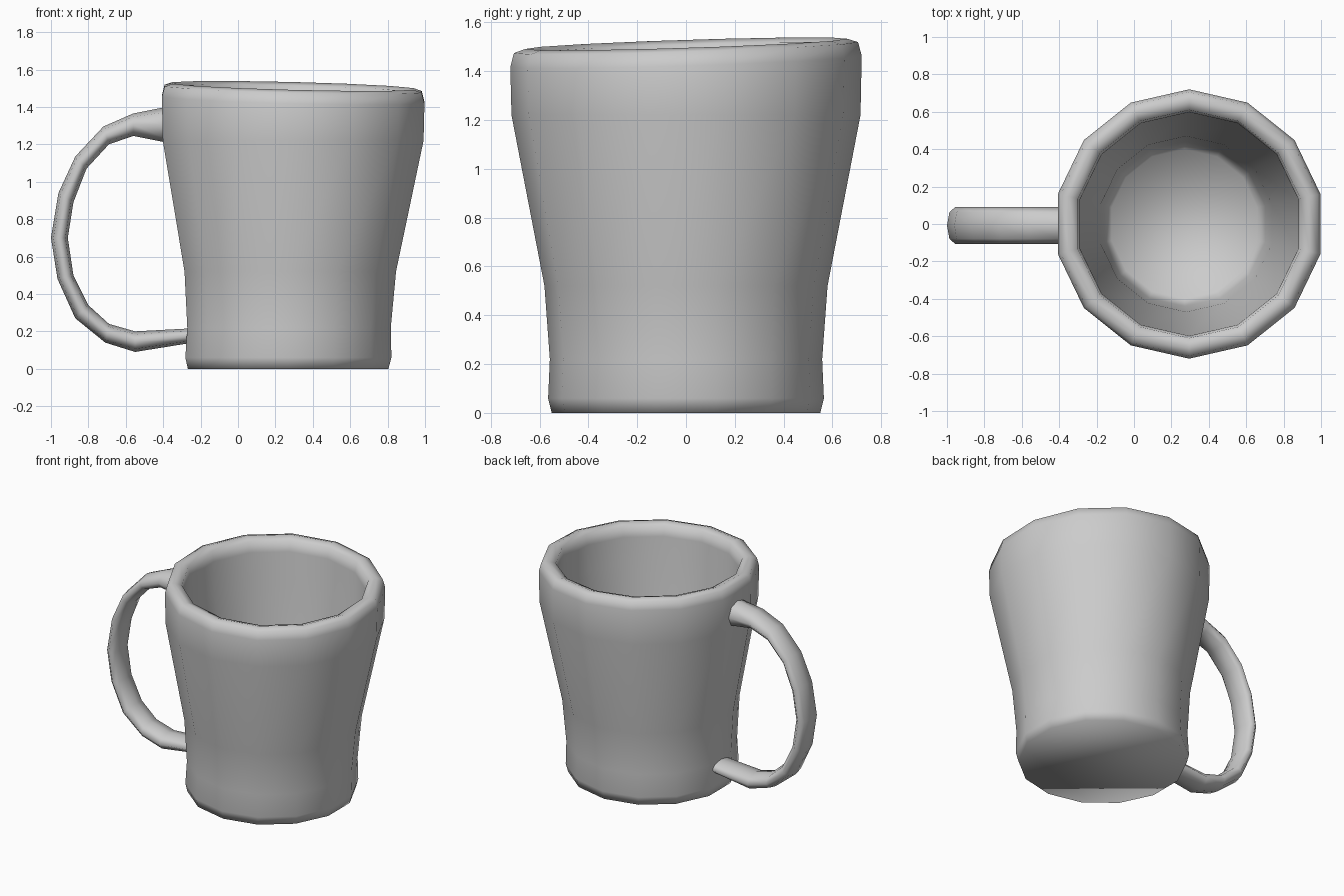
import bpy, bmesh, math
from mathutils import Vector

cube = bpy.data.objects.get("Cube")
if cube:
    bpy.data.objects.remove(cube, do_unlink=True)

clay = bpy.data.materials.new("plain grey")
clay.use_nodes = True
clay.diffuse_color = (0.6, 0.6, 0.6, 1)
clay.node_tree.nodes["Principled BSDF"].inputs["Base Color"].default_value = (0.6, 0.6, 0.6, 1)


def skin(name, rings):
    """Join rings of points into one smooth closed surface."""
    bm = bmesh.new()
    loops = [[bm.verts.new(p) for p in ring] for ring in rings]
    for a, b in zip(loops, loops[1:]):
        for i in range(len(a)):
            j = (i + 1) % len(a)
            bm.faces.new((a[i], a[j], b[j], b[i]))
    bm.faces.new(loops[0])
    bm.faces.new(loops[-1])
    bmesh.ops.recalc_face_normals(bm, faces=bm.faces)
    for f in bm.faces:
        f.smooth = True
    mesh = bpy.data.meshes.new(name)
    bm.to_mesh(mesh)
    bm.free()
    mesh.materials.append(clay)
    obj = bpy.data.objects.new(name, mesh)
    bpy.context.collection.objects.link(obj)
    return obj


# Cup: radius, height and how much the ring follows the uneven rim
SIDES = 14
profile = [(0.55, 0, 0), (0.565, 0.06, 0), (0.558, 0.22, 0), (0.58, 0.52, 0),
           (0.715, 1.22, 0), (0.72, 1.44, 1), (0.705, 1.497, 1), (0.66, 1.512, 1),
           (0.61, 1.495, 1), (0.598, 1.42, 1), (0.59, 1.22, 0),
           (0.47, 0.52, 0), (0.44, 0.2, 0), (0.4, 0.1, 0)]


def cup_ring(radius, height, tilt):
    cx = 0.268 + 0.027 * min(height / 1.22, 1)
    ring = []
    for i in range(SIDES):
        a = math.pi / 2 + math.tau * i / SIDES
        x, y = radius * math.cos(a), radius * math.sin(a)
        ring.append((cx + x, y, height + tilt * (0.032 * y - 0.025 * x)))
    return ring


skin("cup", [cup_ring(*p) for p in profile])

# Handle: outer and inner edge points (x, z), from the top joint to the bottom
edges = [((-0.34, 1.405), (-0.34, 1.2)), ((-0.41, 1.395), (-0.41, 1.215)),
         ((-0.56, 1.365), (-0.56, 1.245)), ((-0.72, 1.295), (-0.69, 1.2)),
         ((-0.87, 1.135), (-0.81, 1.07)), ((-0.96, 0.94), (-0.88, 0.89)),
         ((-1, 0.7), (-0.91, 0.7)), ((-0.965, 0.48), (-0.88, 0.5)),
         ((-0.87, 0.27), (-0.8, 0.34)), ((-0.71, 0.14), (-0.69, 0.24)),
         ((-0.55, 0.09), (-0.55, 0.2)), ((-0.27, 0.135), (-0.27, 0.215)),
         ((-0.21, 0.145), (-0.21, 0.22))]


def handle_ring(outer, inner, sides=8, half_width=0.1):
    o, n = (Vector((p[0], -0.008, p[1])) for p in (outer, inner))
    mid, half = (o + n) / 2, (o - n) / 2
    ring = []
    for i in range(sides):
        a = math.tau * i / sides
        ring.append(mid + half * math.cos(a) + Vector((0, half_width * math.sin(a), 0)))
    return ring


skin("handle", [handle_ring(*e) for e in edges])
